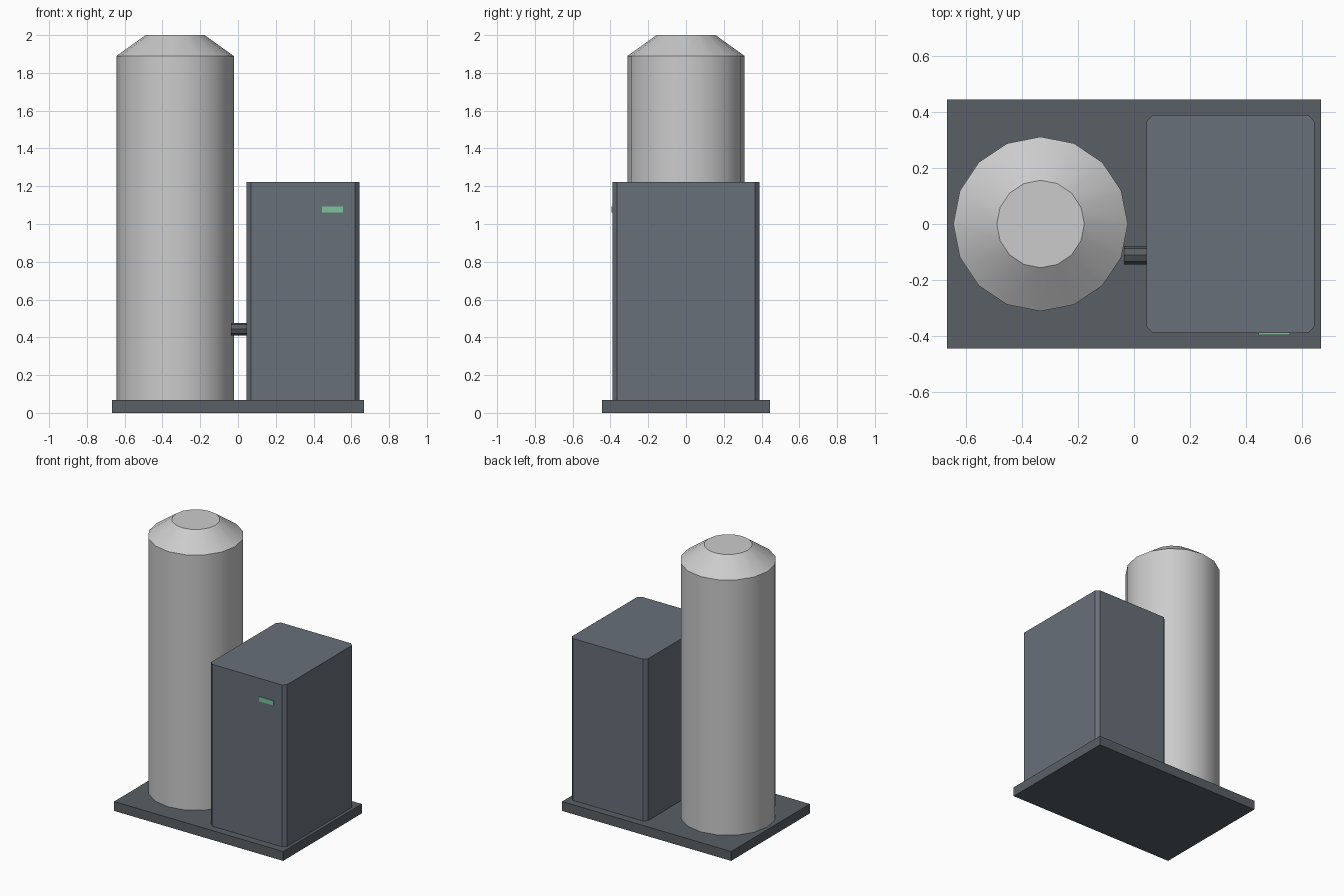
import bpy, bmesh
from math import radians
from mathutils import Matrix, Vector

if "Cube" in bpy.data.objects:
    bpy.data.objects.remove(bpy.data.objects["Cube"])


def finish(bm, name, color=None, smooth=False):
    bmesh.ops.recalc_face_normals(bm, faces=bm.faces)
    mesh = bpy.data.meshes.new(name)
    bm.to_mesh(mesh)
    bm.free()
    obj = bpy.data.objects.new(name, mesh)
    bpy.context.collection.objects.link(obj)
    if color:
        mat = bpy.data.materials.new(name + "_paint")
        mat.diffuse_color = (*color, 1)
        mat.use_nodes = True
        mat.node_tree.nodes["Principled BSDF"].inputs["Base Color"].default_value = mat.diffuse_color
        mesh.materials.append(mat)
    if smooth:
        bpy.ops.object.select_all(action='DESELECT')
        obj.select_set(True)
        bpy.context.view_layer.objects.active = obj
        bpy.ops.object.shade_smooth_by_angle(angle=radians(30))
    return obj


def box(name, lo, hi, color, chamfer=0):
    lo, hi = Vector(lo), Vector(hi)
    bm = bmesh.new()
    bmesh.ops.create_cube(bm, size=1, matrix=Matrix.Translation((lo + hi) / 2)
                          @ Matrix.Diagonal((*(hi - lo), 1)))
    if chamfer:
        upright = [e for e in bm.edges
                   if abs(e.verts[0].co.z - e.verts[1].co.z) > 0.01]
        bmesh.ops.bevel(bm, geom=upright, offset=chamfer, segments=1,
                        affect='EDGES')
    return finish(bm, name, color)


def lathe(name, profile, sides, place, color=None, smooth=False):
    """Capped stack of rings from (radius, height) pairs."""
    bm = bmesh.new()
    rings = []
    for r, h in profile:
        rings.append([bm.verts.new(place @ (Matrix.Rotation(radians(360 * i / sides), 3, 'Z')
                                            @ Vector((r, 0, 0)) + Vector((0, 0, h))))
                      for i in range(sides)])
    for a, b in zip(rings, rings[1:]):
        for i in range(sides):
            j = (i + 1) % sides
            bm.faces.new((a[i], a[j], b[j], b[i]))
    bm.faces.new(rings[0][::-1])
    bm.faces.new(rings[-1])
    return finish(bm, name, color, smooth)


# Base plate
box("base_plate", (-0.667, -0.444, 0), (0.667, 0.444, 0.067), (0.10, 0.115, 0.13))

# Tall tank with a sloped shoulder
lathe("tank", [(0.311, 0.067), (0.311, 1.889), (0.156, 2.0)], 16,
      Matrix.Translation((-0.333, 0, 0)), smooth=True)

# Equipment cabinet with chamfered upright corners
box("cabinet", (0.044, -0.389, 0.067), (0.644, 0.389, 1.222),
    (0.14, 0.16, 0.19), chamfer=0.024)

# Status display on the cabinet front
box("display", (0.444, -0.395, 1.06), (0.556, -0.38, 1.093), (0.2, 0.55, 0.34))

# Connecting pipe between tank and cabinet
lathe("pipe", [(0.033, -0.036), (0.033, 0.058)], 8,
      Matrix.Translation((0, -0.111, 0.444)) @ Matrix.Rotation(radians(90), 4, 'Y'),
      (0.10, 0.11, 0.12))
